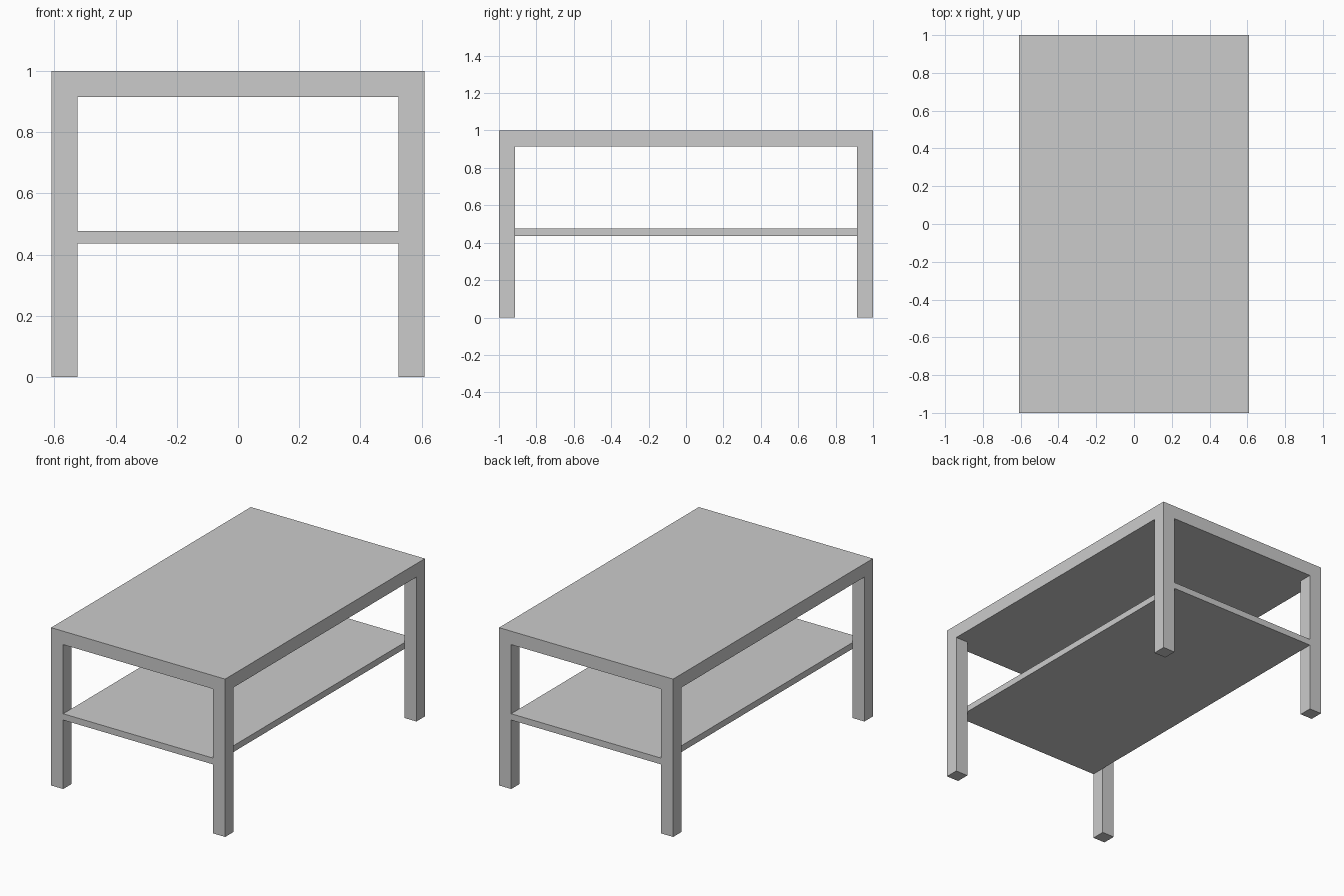
import bpy

if "Cube" in bpy.data.objects:
    bpy.data.objects.remove(bpy.data.objects["Cube"])

HALF_X, HALF_Y, HEIGHT = 0.61, 1.0, 1.0
THICK = 0.085                      # leg width and tabletop thickness
SHELF_LOW, SHELF_HIGH = 0.437, 0.477


def box(name, low, high):
    """Axis-aligned box between two corners."""
    centre = [(a + b) / 2 for a, b in zip(low, high)]
    size = [b - a for a, b in zip(low, high)]
    bpy.ops.mesh.primitive_cube_add(size=1, location=centre)
    obj = bpy.context.object
    obj.name = name
    obj.scale = size
    bpy.ops.object.transform_apply(location=False, rotation=False, scale=True)
    return obj


# Tabletop slab, flush with the outside of the legs
box("tabletop", (-HALF_X, -HALF_Y, HEIGHT - THICK), (HALF_X, HALF_Y, HEIGHT))

# Four square corner legs
for y_name, sy in (("front", -1), ("back", 1)):
    for x_name, sx in (("left", -1), ("right", 1)):
        xs = sorted((sx * HALF_X, sx * (HALF_X - THICK)))
        ys = sorted((sy * HALF_Y, sy * (HALF_Y - THICK)))
        box(f"{y_name}_{x_name}_leg", (xs[0], ys[0], 0), (xs[1], ys[1], HEIGHT - THICK))

# Thin lower shelf between the legs, running the full length
shelf_x = HALF_X - THICK
box("lower_shelf", (-shelf_x, -HALF_Y, SHELF_LOW), (shelf_x, HALF_Y, SHELF_HIGH))
